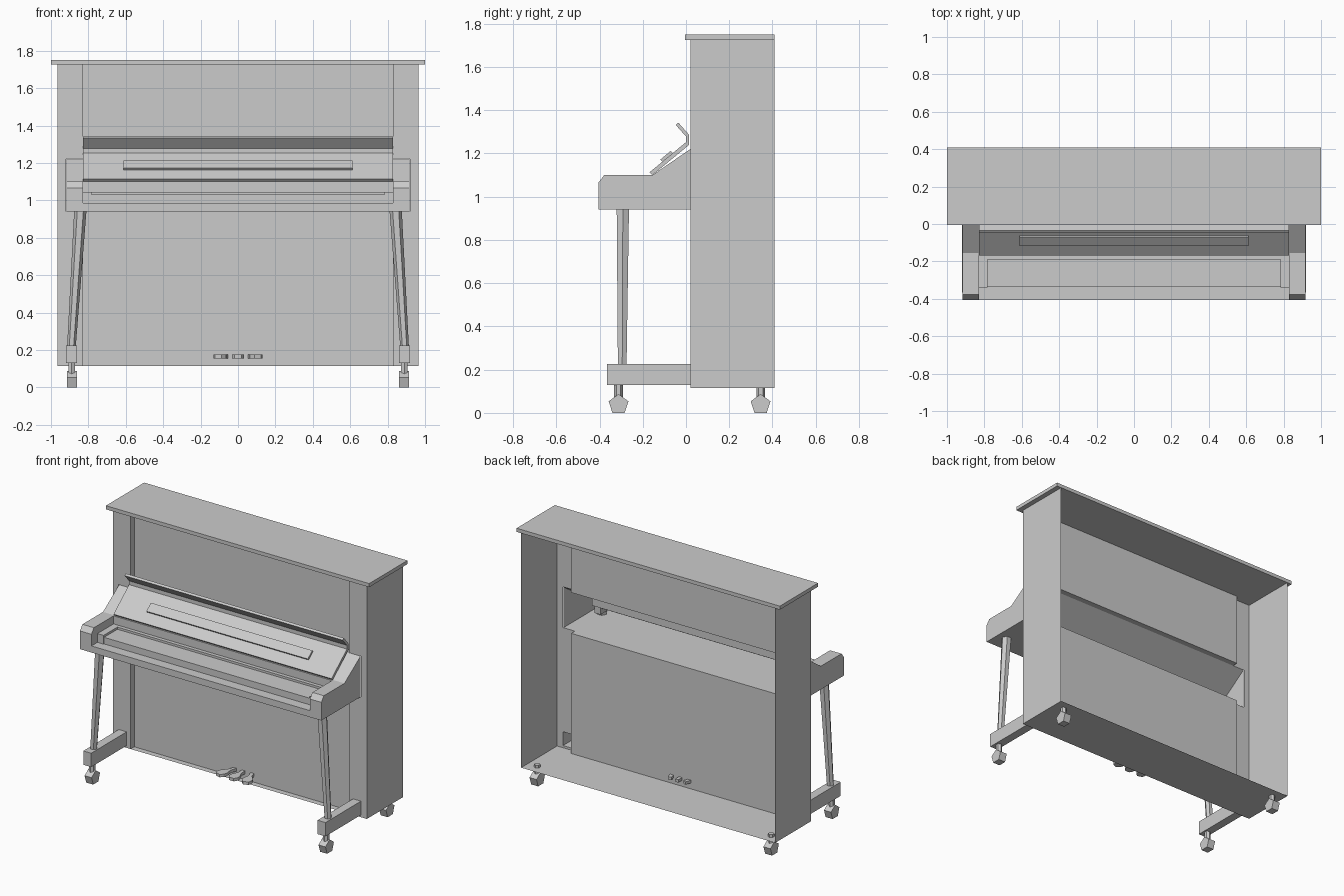
import bpy, bmesh, math
from mathutils import Matrix, Vector

cube = bpy.data.objects.get("Cube")
if cube:
    bpy.data.objects.remove(cube, do_unlink=True)

mat = bpy.data.materials.new("plain grey")
mat.use_nodes = True
GREY = (0.6, 0.6, 0.6, 1)
mat.diffuse_color = GREY
mat.node_tree.nodes["Principled BSDF"].inputs["Base Color"].default_value = GREY


def finish(name, bm, solid=True):
    if solid:
        bmesh.ops.recalc_face_normals(bm, faces=bm.faces)
    mesh = bpy.data.meshes.new(name)
    bm.to_mesh(mesh)
    bm.free()
    mesh.materials.append(mat)
    ob = bpy.data.objects.new(name, mesh)
    bpy.context.collection.objects.link(ob)
    return ob


def poly(bm, points):
    return bm.faces.new([bm.verts.new(p) for p in points])


def rect_y(bm, y, x0, x1, z0, z1):
    """Upright panel facing the front."""
    if x0 > x1:
        x0, x1 = x1, x0
    poly(bm, [(x0, y, z0), (x1, y, z0), (x1, y, z1), (x0, y, z1)])


def rect_x(bm, x, y0, y1, z0, z1):
    """Upright panel facing sideways."""
    pts = [(x, y0, z0), (x, y1, z0), (x, y1, z1), (x, y0, z1)]
    poly(bm, pts if x > 0 else pts[::-1])


def strip(bm, profile, x0, x1):
    """Open (y, z) profile swept along x."""
    if x0 > x1:
        x0, x1 = x1, x0
    for (ya, za), (yb, zb) in zip(profile, profile[1:]):
        poly(bm, [(x0, ya, za), (x1, ya, za), (x1, yb, zb), (x0, yb, zb)])


def prism(name, profile, x0, x1):
    """Closed (y, z) profile swept along x and capped."""
    bm = bmesh.new()
    strip(bm, profile + profile[:1], x0, x1)
    for x in (x0, x1):
        poly(bm, [(x, y, z) for y, z in profile])
    bmesh.ops.remove_doubles(bm, verts=bm.verts, dist=1e-5)
    return finish(name, bm)


def box(name, x0, x1, y0, y1, z0, z1):
    return prism(name, [(y0, z0), (y1, z0), (y1, z1), (y0, z1)], x0, x1)


def post(name, sides, bottom, top, r0, r1, turn=0):
    """Tapered post between two points with level ends."""
    bm = bmesh.new()
    rings = []
    for c, r in ((bottom, r0), (top, r1)):
        angles = [turn + math.tau * i / sides for i in range(sides)]
        rings.append([bm.verts.new(Vector(c) + Vector((r * math.cos(a), r * math.sin(a), 0)))
                      for a in angles])
    low, high = rings
    for i in range(sides):
        j = (i + 1) % sides
        bm.faces.new([low[i], low[j], high[j], high[i]])
    bm.faces.new(low[::-1])
    bm.faces.new(high)
    return finish(name, bm)


# Main dimensions
SIDE, PILLAR, ARM = 0.965, 0.83, 0.917
FRONT, PANEL, BACK = 0.02, 0.06, 0.41
FLOOR, BED, HOOD, TOP = 0.115, 0.94, 1.22, 1.725
FOOT0, FOOT1, FOOT_IN, FOOT_OUT = 0.13, 0.225, 0.86, 0.92

# Cabinet shell, open at the back
bm = bmesh.new()
poly(bm, [(-SIDE, BACK, FLOOR), (SIDE, BACK, FLOOR), (SIDE, FRONT, FLOOR), (-SIDE, FRONT, FLOOR)])
for s in (1, -1):
    rect_x(bm, s * SIDE, FRONT, BACK, FLOOR, TOP)
    rect_y(bm, FRONT, s * FOOT_OUT, s * SIDE, FLOOR, TOP)
    for z0, z1 in ((FLOOR, FOOT0), (FOOT1, BED), (HOOD, TOP)):
        rect_y(bm, FRONT, s * PILLAR, s * FOOT_OUT, z0, z1)
    rect_y(bm, FRONT, s * PILLAR, s * FOOT_IN, FOOT0, FOOT1)
    for z0, z1 in ((FLOOR, BED), (HOOD, TOP)):
        rect_x(bm, s * PILLAR, FRONT, PANEL, z0, z1)
finish("cabinet", bm, False)

# Front panels
for name, z0, z1 in (("lower_panel", FLOOR, BED), ("upper_panel", HOOD, TOP)):
    bm = bmesh.new()
    rect_y(bm, PANEL, -PILLAR, PILLAR, z0, z1)
    finish(name, bm, False)

box("lid", -1, 1, -0.005, BACK, TOP, 1.75)

# Key bed with the slope under the fallboard
rail = (-0.405, 0.985)
bed = [rail, (-0.335, 0.985), (-0.335, 1.03), (-0.19, 1.03),
       (-0.19, 1.045), (-0.165, 1.045), (-0.165, 1.1)]
bm = bmesh.new()
strip(bm, [(PANEL, BED), (-0.405, BED)], -PILLAR, PILLAR)
strip(bm, [(-0.405, BED), rail], -ARM, ARM)
strip(bm, bed + [(-0.155, 1.1), (FRONT, HOOD), (PANEL, HOOD)], -PILLAR, PILLAR)
finish("key_bed", bm, False)

# Arms: hollow shells on both sides of the key bed
arm_top = [rail, (-0.405, 1.065), (-0.378, 1.1), (-0.165, 1.1)]
for s, side in ((1, "left"), (-1, "right")):
    bm = bmesh.new()
    strip(bm, [(FRONT, BED), (-0.405, BED)], s * PILLAR, s * ARM)
    strip(bm, arm_top + [(-0.155, 1.1), (FRONT, HOOD)], s * PILLAR, s * ARM)
    outer = [(FRONT, BED), (FRONT, HOOD), (-0.155, 1.1)] + arm_top[-2:0:-1] + [(-0.405, BED)]
    poly(bm, [(s * ARM, y, z) for y, z in (outer if s > 0 else outer[::-1])])
    inner = arm_top + bed[-2:0:-1]
    poly(bm, [(s * PILLAR, y, z) for y, z in (inner if s > 0 else inner[::-1])])
    finish(side + "_arm", bm, False)
    # Block at the end of the keys
    a, b = sorted((s * 0.783, s * PILLAR))
    box(side + "_key_block", a, b, -0.34, -0.19, 0.985, 1.045)

# Folded fallboard with its lip, and the music ledge
prism("fallboard", [(-0.155, 1.1), (0.015, 1.24), (0.015, 1.285), (-0.035, 1.342),
                    (-0.048, 1.332), (0, 1.278), (0, 1.252), (-0.168, 1.113)], -0.828, 0.828)
prism("music_ledge", [(-0.108, 1.16), (-0.118, 1.172), (-0.07, 1.212), (-0.06, 1.2)],
      -0.613, 0.613)

# Legs, feet and casters
for s, side in ((1, "left"), (-1, "right")):
    post(side + "_leg", 6, (s * 0.891, -0.295, 0.21), (s * 0.842, -0.292, 0.96), 0.023, 0.033)
    bm = bmesh.new()
    a, b = sorted((s * FOOT_IN, s * FOOT_OUT))
    strip(bm, [(FRONT, FOOT0), (-0.365, FOOT0), (-0.365, FOOT1), (FRONT, FOOT1)], a, b)
    for x in (a, b):
        rect_x(bm, x, -0.365, FRONT, FOOT0, FOOT1)
    bmesh.ops.remove_doubles(bm, verts=bm.verts, dist=1e-5)
    finish(side + "_foot", bm)
    for end, y in (("front", -0.312), ("back", 0.345)):
        label = side + "_" + end + "_caster"
        r = 0.048
        mid = r * math.cos(math.pi / 5)
        ring = [(y + r * math.sin(math.tau * i / 5), mid + r * math.cos(math.tau * i / 5))
                for i in range(5)]
        a, b = sorted((s * 0.862, s * 0.915))
        prism(label + "_wheel", ring, a, b)
        post(label + "_stem", 6, (s * 0.889, y, 0.06), (s * 0.889, y, 0.135), 0.02, 0.02, math.pi / 2)

# Pedals: a narrow stem widening to a rounded toe
half = [(0.012, 0.1), (0.012, 0.02), (0.032, -0.025), (0.032, -0.05), (0.018, -0.072)]
outline = half + [(-x, y) for x, y in reversed(half)]
for name, x, lean in (("left", 0.085, 0.3), ("middle", 0, 0), ("right", -0.085, -0.3)):
    bm = bmesh.new()
    face = poly(bm, [(px, py, 0.155) for px, py in outline])
    ext = bmesh.ops.extrude_face_region(bm, geom=[face])
    bmesh.ops.translate(bm, vec=(0, 0, 0.02),
                        verts=[v for v in ext["geom"] if isinstance(v, bmesh.types.BMVert)])
    bmesh.ops.transform(bm, matrix=Matrix.Translation((x, 0, 0)) @ Matrix.Rotation(lean, 4, "Z"),
                        verts=bm.verts)
    finish(name + "_pedal", bm)
